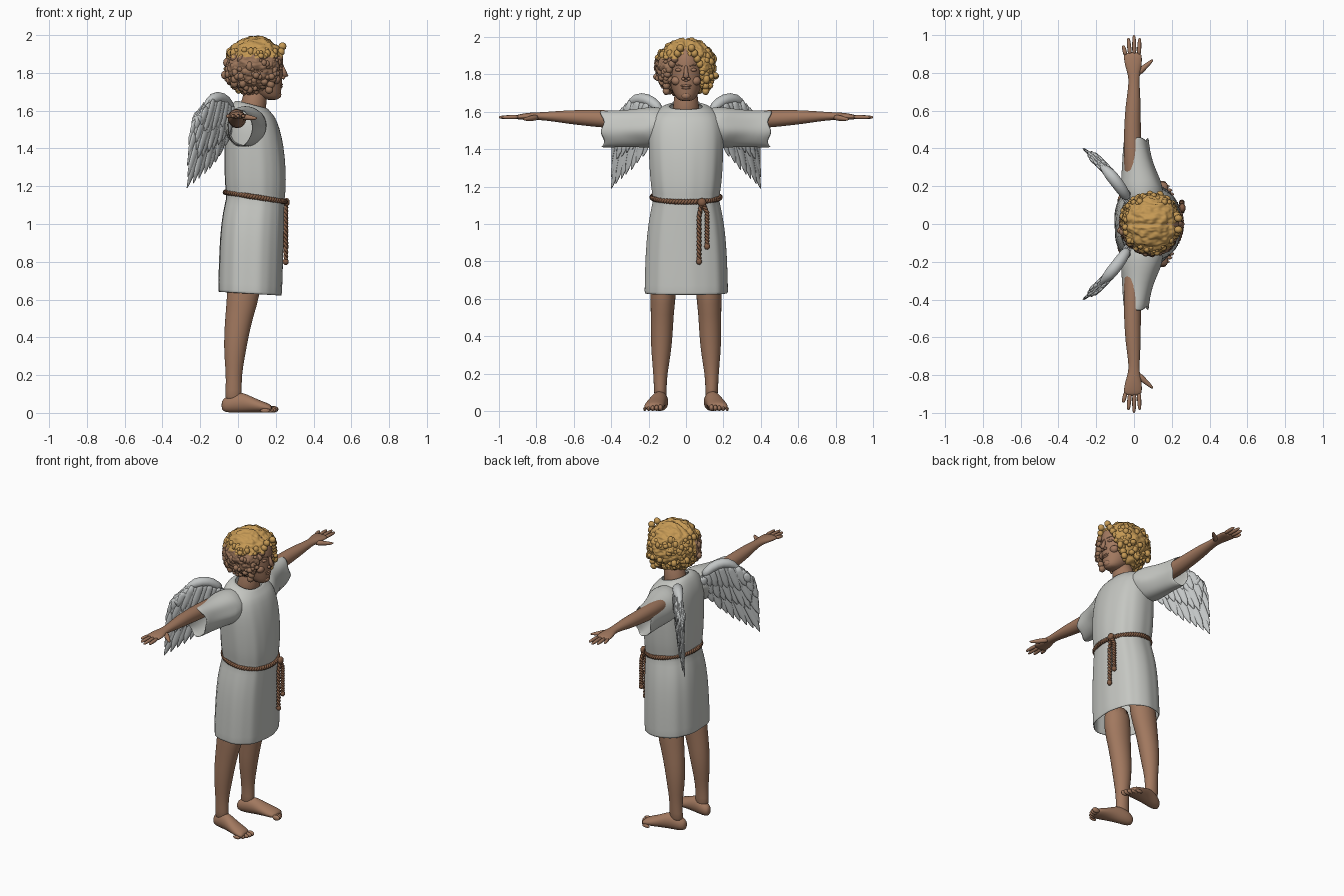
import bpy, bmesh, math, random
from mathutils import Vector, Matrix, noise

random.seed(4)
if "Cube" in bpy.data.objects:
    bpy.data.objects.remove(bpy.data.objects["Cube"])
X, Y, Z = Vector((1, 0, 0)), Vector((0, 1, 0)), Vector((0, 0, 1))


def material(name, r, g, b):
    m = bpy.data.materials.new(name)
    m.use_nodes = True
    m.diffuse_color = (r, g, b, 1)
    m.node_tree.nodes["Principled BSDF"].inputs["Base Color"].default_value = (r, g, b, 1)
    return m


skin = material("skin", .36, .19, .115)
cloth = material("robe cloth", .56, .57, .54)
plume = material("wing feathers", .54, .56, .56)
gold = material("golden hair", .56, .32, .09)
brown = material("brown hair", .33, .18, .105)
cord = material("rope", .23, .11, .06)


def ellipse(center, a, b, n=16):
    """Ring of points around a centre, spanned by two axis vectors."""
    steps = [math.tau * i / n for i in range(n)]
    return [Vector(center) + a * math.cos(t) + b * math.sin(t) for t in steps]


def loft(bm, rings, caps=True, closed=False):
    """Skin a list of equal rings with quads."""
    loops = [[bm.verts.new(p) for p in ring] for ring in rings]
    pairs = list(zip(loops, loops[1:])) + ([(loops[-1], loops[0])] if closed else [])
    for low, high in pairs:
        for i in range(len(low)):
            j = (i + 1) % len(low)
            bm.faces.new((low[i], low[j], high[j], high[i]))
    if caps and not closed:
        bm.faces.new(loops[0])
        bm.faces.new(loops[-1])


def tube(bm, points, radii, n=8, closed=False):
    """Round tube along a path."""
    pts = [Vector(p) for p in points]
    rings = []
    for i, p in enumerate(pts):
        if closed:
            along = pts[(i + 1) % len(pts)] - pts[i - 1]
        else:
            along = pts[min(i + 1, len(pts) - 1)] - pts[max(i - 1, 0)]
        ref = Z if abs(along.normalized().z) < .8 else X
        side = along.cross(ref).normalized()
        up = side.cross(along).normalized()
        r = radii[i] if isinstance(radii, list) else radii
        rings.append(ellipse(p, side * r, up * r, n))
    loft(bm, rings, closed=closed)


def blob(bm, center, size, detail=2):
    """Ellipsoid lump."""
    mat = Matrix.Translation(center) @ Matrix.Diagonal((*size, 1))
    return bmesh.ops.create_icosphere(bm, subdivisions=detail, radius=1, matrix=mat)["verts"]


def finish(name, bm, mats, mirror=False, subdiv=0, thick=0):
    bmesh.ops.recalc_face_normals(bm, faces=bm.faces)
    for f in bm.faces:
        f.smooth = True
    mesh = bpy.data.meshes.new(name)
    bm.to_mesh(mesh)
    bm.free()
    for m in mats:
        mesh.materials.append(m)
    ob = bpy.data.objects.new(name, mesh)
    bpy.context.collection.objects.link(ob)
    if mirror:
        mod = ob.modifiers.new("mirror", "MIRROR")
        mod.use_axis = (False, True, False)
        mod.use_mirror_merge = False
    if thick:
        ob.modifiers.new("thickness", "SOLIDIFY").thickness = thick
    if subdiv:
        mod = ob.modifiers.new("smooth", "SUBSURF")
        mod.levels = mod.render_levels = subdiv
    return ob


# Legs: height, centre x, centre y, radius x, radius y
bm = bmesh.new()
legs = [(.8, .04, .115, .09, .075), (.62, .03, .122, .09, .07), (.52, .008, .127, .076, .062),
        (.4, -.01, .13, .066, .06), (.3, -.018, .133, .056, .052), (.2, -.022, .137, .042, .038),
        (.12, -.023, .138, .044, .034), (.05, -.025, .135, .046, .034)]
loft(bm, [ellipse((cx, cy, z), X * rx, Y * ry) for z, cx, cy, rx, ry in legs])
finish("legs", bm, [skin], mirror=True, subdiv=1)

# Feet: position x, centre y, centre z, half width, half height
bm = bmesh.new()
feet = [(-.088, .125, .04, .015, .022), (-.07, .128, .042, .034, .04), (-.02, .135, .055, .042, .055),
        (.03, .145, .055, .044, .054), (.08, .158, .042, .05, .04), (.13, .168, .032, .055, .03),
        (.17, .174, .025, .05, .022), (.18, .176, .022, .035, .012)]
loft(bm, [ellipse((x, cy, cz), Y * w, Z * h) for x, cy, cz, w, h in feet])
for i in range(5):
    size = .019 - .0017 * i
    blob(bm, (.188 - .004 * i * i * .7, .136 + .021 * i, size), (.028, size * .75, size))
finish("feet", bm, [skin], mirror=True, subdiv=1)

# Arms and palms: position y, centre x, centre z, half depth, half height
bm = bmesh.new()
arms = [(.15, 0, 1.55, .05, .052), (.42, -.008, 1.56, .049, .049), (.52, -.008, 1.566, .044, .044),
        (.62, -.005, 1.571, .042, .038), (.72, 0, 1.575, .031, .026), (.78, 0, 1.576, .028, .021),
        (.83, -.003, 1.576, .044, .02), (.88, -.006, 1.573, .05, .016), (.91, -.008, 1.57, .046, .011)]
loft(bm, [ellipse((cx, y, cz), X * a, Z * b) for y, cx, cz, a, b in arms])
finish("arms", bm, [skin], mirror=True, subdiv=1)

# Fingers and thumb
bm = bmesh.new()
for base, tip, reach in ((-.044, -.057, .945), (-.021, -.03, .985), (.002, 0, 1), (.026, .03, .985)):
    start, end = Vector((base, .89, 1.572)), Vector((tip, reach, 1.57))
    tube(bm, [start.lerp(end, t) for t in (0, .5, .9, 1)], [.013, .012, .01, .004])
tube(bm, [(.015, .79, 1.57), (.05, .825, 1.565), (.08, .85, 1.56), (.103, .872, 1.56)],
     [.018, .017, .012, .005])
finish("fingers", bm, [skin], mirror=True, subdiv=1)

# Robe body: height, back x, front x, half width
bm = bmesh.new()
robe = [(.63, -.105, .23, .222), (.65, -.105, .232, .222), (.85, -.1, .238, .217), (1, -.09, .242, .203),
        (1.1, -.07, .244, .182), (1.14, -.06, .244, .174), (1.19, -.07, .252, .186), (1.3, -.073, .252, .195),
        (1.42, -.073, .242, .2), (1.52, -.07, .22, .2), (1.58, -.055, .195, .18), (1.615, -.03, .175, .145),
        (1.635, -.005, .157, .1), (1.63, .01, .15, .085)]
rings = []
for z, back, front, half in robe:
    ring = []
    for i in range(48):
        t = math.tau * i / 48
        fold = 1 + (.012 * math.sin(9 * t + z) + .008 * math.sin(17 * t)) * min(1, abs(1.63 - z) * 3)
        c, s = (math.copysign(abs(f(t)) ** .85, f(t)) * fold for f in (math.cos, math.sin))
        drop = .13 * c * (front - back) if z > 1.6 else .01 * c
        ring.append(Vector(((back + front) / 2 + c * (front - back) / 2, s * half, z - drop)))
    rings.append(ring)
loft(bm, rings, caps=False)
finish("robe", bm, [cloth], subdiv=1, thick=.008)

# Sleeves: position y, centre x, centre z, half depth, half height
bm = bmesh.new()
sleeve = [(.1, .045, 1.525, .09, .09), (.17, .042, 1.518, .115, .11), (.22, .036, 1.515, .108, .107),
          (.3, .022, 1.51, .086, .1), (.38, .014, 1.507, .072, .098), (.45, .01, 1.507, .066, .1)]
rings = []
for y, cx, cz, a, b in sleeve:
    ring = ellipse((cx, y, cz), X * a, Z * b, 24)
    rings.append([p + Y * .012 * math.sin(p.z * 60) + X * .004 * math.sin(y * 50 + p.z * 40) for p in ring])
loft(bm, rings, caps=False)
finish("sleeves", bm, [cloth], mirror=True, subdiv=1, thick=.006)

# Rope belt and hanging ends, each of two twisted strands
bm = bmesh.new()
for phase in (0, math.pi):
    strand = []
    for i in range(280):
        t = math.tau * i / 280
        out = X * math.cos(t) + Y * math.sin(t)
        center = Vector((.092 + .158 * math.cos(t), .181 * math.sin(t), 1.143 - .025 * math.cos(t)))
        a = 35 * t + phase
        strand.append(center + (out * math.cos(a) + Z * math.sin(a)) * .007)
    tube(bm, strand, .0085, 6, closed=True)
    for y, bottom in ((.07, .8), (.113, .88)):
        hang = []
        for i in range(70):
            t = i / 69
            a = 45 * t + phase
            center = Vector((.253, .085 + (y - .085) * min(1, t * 4), 1.12 + (bottom - 1.12) * t))
            hang.append(center + (X * math.cos(a) + Y * math.sin(a)) * .006)
        tube(bm, hang, .008, 6)
        blob(bm, (.253, y, bottom), (.016, .016, .018))
blob(bm, (.256, .085, 1.115), (.018, .024, .024))
finish("rope_belt", bm, [cord])

# Head and neck: height, back x, front x, half width
bm = bmesh.new()
head = [(1.655, .15, .212, .03), (1.675, .1, .226, .056), (1.72, .03, .232, .08), (1.78, .0, .236, .094),
        (1.85, -.02, .243, .1), (1.92, .0, .236, .09), (1.96, .05, .18, .05)]
loft(bm, [ellipse(((a + b) / 2, 0, z), X * (b - a) / 2, Y * w, 20) for z, a, b, w in head])
loft(bm, [ellipse((cx, 0, z), X * r, Y * r) for z, cx, r in ((1.55, .07, .085), (1.63, .08, .068), (1.74, .1, .062))])
finish("head_and_neck", bm, [skin], subdiv=1)

# Nose, lips, cheeks and eyelids
bm = bmesh.new()
tube(bm, [(.228, 0, 1.85), (.242, 0, 1.81), (.252, 0, 1.785), (.236, 0, 1.768)], [.008, .012, .016, .012])
for z, half in ((1.738, .03), (1.726, .024)):
    blob(bm, (.226, 0, z), (.012, half, .007))
blob(bm, (.214, 0, 1.685), (.016, .026, .02))
for s in (1, -1):
    blob(bm, (.24, .014 * s, 1.775), (.01, .01, .009))
    blob(bm, (.2, .05 * s, 1.765), (.026, .03, .026))
    blob(bm, (.222, .038 * s, 1.823), (.014, .02, .01))
finish("facial_features", bm, [skin])

# Eyebrows
bm = bmesh.new()
tube(bm, [(.235, .018, 1.843), (.224, .042, 1.85), (.2, .066, 1.842)], [.003, .005, .002])
finish("eyebrows", bm, [brown], mirror=True)

# Hair: lumpy cap with a parting, opened around the face, ringed with curls
bm = bmesh.new()
middle = Vector((.09, 0, 1.84))
for v in blob(bm, (0, 0, 0), (1, 1, 1), 6):
    d = v.co.normalized()
    p = Vector((d.x * .16, d.y * .162, d.z * .155))
    lump = noise.noise(p * 28) * .012 + noise.noise(Vector((p.x * 30, p.y * 75, p.z * 75))) * .007
    if d.z > 0:
        lump -= .01 * math.exp(-(p.y / .012) ** 2)
    p += d * lump
    if p.x > .06 and abs(p.y) < .088 and p.z < .07 - abs(p.y) * .3:
        p *= .55
    v.co = middle + p
for i in range(330):
    turn, rise = random.uniform(-math.pi, math.pi), random.uniform(-.95, .55)
    ring = math.sqrt(1 - rise * rise)
    spread = .9 + .1 * random.random()
    p = Vector((math.cos(turn) * ring * .158, math.sin(turn) * ring * .162, rise * .153)) * spread
    if rise < -.3:
        p.x, p.y = p.x * 1.12, p.y * 1.08
    if p.x > .05 and abs(p.y) < .085 and p.z < .09:
        continue
    r = random.uniform(.009, .02)
    blob(bm, middle + p, (r, r, r * random.uniform(.8, 1.4)), 2)
for s in (1, -1):
    for i in range(9):
        t = i / 8
        blob(bm, (.235 - .07 * t, s * (.03 + .075 * min(1, t * 1.6)), 1.94 - .23 * t), (.022, .02, .022), 2)
bm.faces.ensure_lookup_table()
for f in bm.faces:
    c = f.calc_center_median()
    edge = 1.885 + noise.noise(c * 35) * .025
    f.material_index = int(c.y < -.01 and c.z < edge)
finish("curly_hair", bm, [gold, brown])


# Wings: flat layers of feathers hanging from a bowed leading edge
ALONG, FACING = Vector((-.667, .745, 0)), Vector((.745, .667, 0))


def wing_point(u, z, w=0):
    bow = .018 * math.sin(math.pi * u / .36)
    return Vector((-.03, .13, z)) + ALONG * u + FACING * (w + bow)


def along_line(points, t):
    k = min(int(t * (len(points) - 1)), len(points) - 2)
    return Vector(points[k]).lerp(Vector(points[k + 1]), t * (len(points) - 1) - k)


bm = bmesh.new()
crest = [(0, 1.6), (.06, 1.655), (.13, 1.675), (.2, 1.655), (.26, 1.6), (.295, 1.52)]
tips = [(.02, 1.47), (.12, 1.36), (.2, 1.29), (.28, 1.24), (.36, 1.19), (.357, 1.31), (.348, 1.42), (.325, 1.52)]
for reach, count, offset, width in ((1, 15, 0, .03), (.68, 13, .011, .027), (.4, 12, .018, .025)):
    for side in ((1, -1) if offset else (1,)):
        for i in range(count):
            t = i / (count - 1)
            root = along_line(crest, t * .9)
            tip = root.lerp(along_line(tips, t), reach)
            across = (tip - root).orthogonal().normalized() * width
            lift = side * offset + .003 * (i % 2)
            flat = ALONG * across.x + Z * across.y
            rings = []
            for q, wide in ((0, .5), (.25, .95), (.6, 1), (.85, .7), (.96, .3), (1, .05)):
                p = root.lerp(tip, q)
                rings.append(ellipse(wing_point(p.x, p.y, lift), flat * wide, FACING * .007 * (wide + .2), 8))
            loft(bm, rings)
finish("wing_feathers", bm, [plume], mirror=True)

bm = bmesh.new()
tube(bm, [wing_point(u, z) for u, z in crest], [.025, .032, .034, .032, .027, .012], 12)
finish("wing_leading_edges", bm, [plume], mirror=True, subdiv=1)
